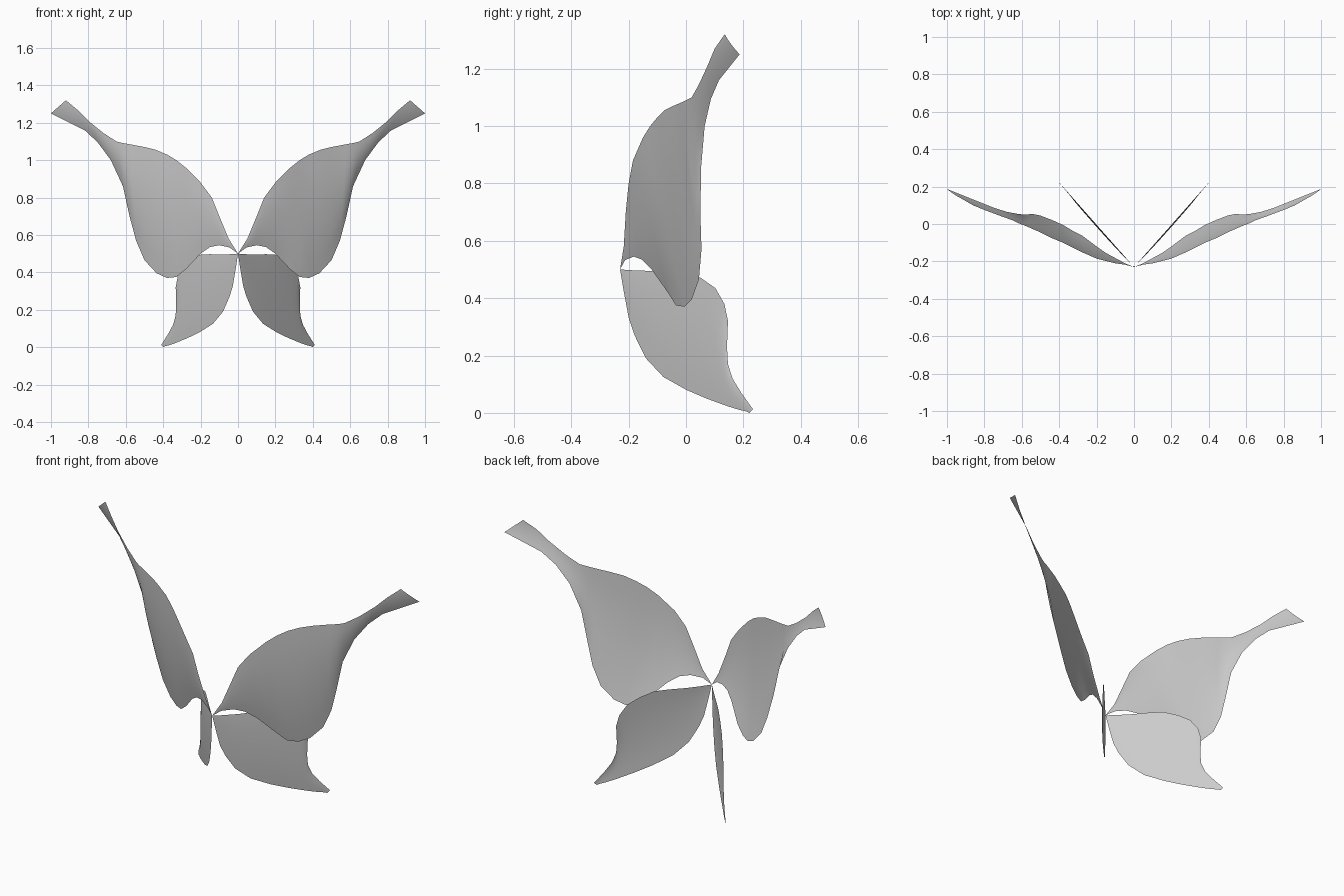
import bpy, bmesh, math

if "Cube" in bpy.data.objects:
    bpy.data.objects.remove(bpy.data.objects["Cube"])

grey = bpy.data.materials.new("light_grey")
grey.diffuse_color = (0.6, 0.6, 0.6, 1)
grey.use_nodes = True
grey.node_tree.nodes["Principled BSDF"].inputs["Base Color"].default_value = grey.diffuse_color

ROOT = (0, -0.23, 0.5)
STEPS = 8


def wing(name, pairs, side, bulge):
    """Loft a thin sheet between paired points of two edges, bowed forward."""
    bm = bmesh.new()
    root = bm.verts.new(ROOT)
    rows = []
    for a, b in pairs:
        row = []
        width = math.dist(a, b)
        for i in range(STEPS + 1):
            t = i / STEPS
            x, y, z = (p + (q - p) * t for p, q in zip(a, b))
            y -= bulge * width * 4 * t * (1 - t)
            row.append(bm.verts.new((x * side, y, z)))
        rows.append(row)
    for i in range(STEPS):
        bm.faces.new((root, rows[0][i], rows[0][i + 1]))
        for r, s in zip(rows, rows[1:]):
            bm.faces.new((r[i], s[i], s[i + 1], r[i + 1]))
    bmesh.ops.recalc_face_normals(bm, faces=bm.faces)
    # fronts of the sheets face -y
    if sum(f.normal.y * f.calc_area() for f in bm.faces) > 0:
        bmesh.ops.reverse_faces(bm, faces=bm.faces)
    for f in bm.faces:
        f.smooth = True
    me = bpy.data.meshes.new(name)
    bm.to_mesh(me)
    bm.free()
    me.materials.append(grey)
    bpy.context.collection.objects.link(bpy.data.objects.new(name, me))


# Upper wing: leading edge point, trailing edge point
upper = [
    ((.05, -.217, .58), (.045, -.212, .533)),
    ((.10, -.210, .70), (.10, -.182, .545)),
    ((.14, -.200, .80), (.15, -.155, .535)),
    ((.20, -.185, .88), (.20, -.120, .50)),
    ((.28, -.150, .96), (.28, -.060, .415)),
    ((.33, -.125, 1.00), (.33, -.035, .375)),
    ((.38, -.100, 1.03), (.38, -.005, .37)),
    ((.44, -.075, 1.055), (.435, .020, .395)),
    ((.50, -.045, 1.07), (.50, .045, .465)),
    ((.58, -.010, 1.085), (.545, .054, .57)),
    ((.62, .005, 1.092), (.58, .050, .70)),
    ((.65, .020, 1.10), (.615, .053, .86)),
    ((.72, .045, 1.145), (.68, .065, 1.00)),
    ((.80, .075, 1.21), (.75, .087, 1.095)),
    ((.86, .100, 1.27), (.82, .115, 1.16)),
    ((.92, .135, 1.32), (1.0, .187, 1.25)),
]

# Lower wing: (x, z) pairs on a nearly flat vertical sheet
lower_xz = [
    ((.04, .497), (.012, .42)), ((.09, .495), (.027, .33)),
    ((.15, .497), (.045, .27)), ((.20, .495), (.08, .19)),
    ((.25, .47), (.134, .125)), ((.294, .435), (.205, .08)),
    ((.322, .38), (.267, .05)), ((.333, .32), (.31, .032)),
    ((.33, .23), (.335, .022)), ((.333, .17), (.355, .015)),
    ((.347, .12), (.37, .010)), ((.374, .07), (.39, .005)),
    ((.41, .013), (.40, .0)),
]
lower = [tuple((x, -.23 + 1.13 * x, z) for x, z in p) for p in lower_xz]

for label, side in (("right", 1), ("left", -1)):
    wing(label + "_upper_wing", upper, side, 0.03)
    wing(label + "_lower_wing", lower, side, 0.03)
